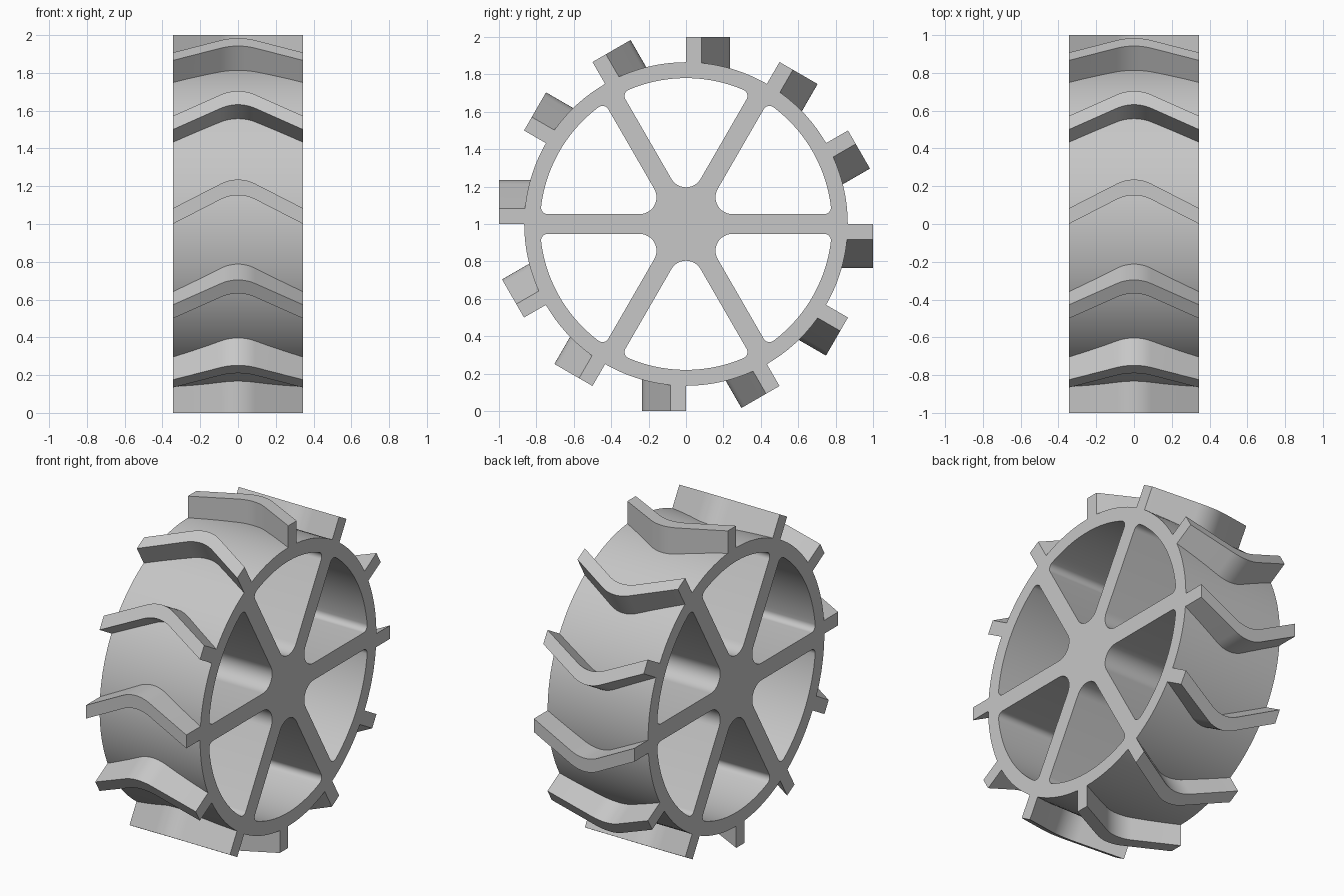
import bpy
import bmesh
from math import sin, cos, tan, asin, atan2, pi, radians, sqrt
from mathutils import Matrix

HALF_WIDTH = 0.345
RIM_R, INNER_R = 0.865, 0.78
SPOKE_HALF = 0.053
HUB_FILLET, RIM_FILLET = 0.09, 0.035
LUG_THICK, LUG_SHIFT = 0.083, 0.177
BEND_R = 0.2

cube = bpy.data.objects.get("Cube")
if cube:
    bpy.data.objects.remove(cube, do_unlink=True)

grey = bpy.data.materials.new("light_grey")
grey.use_nodes = True
grey.diffuse_color = (0.57, 0.57, 0.57, 1)
grey.node_tree.nodes["Principled BSDF"].inputs["Base Color"].default_value = grey.diffuse_color


def arc(cx, cy, r, start, end, steps):
    """Points along a circular arc."""
    return [(cx + r * cos(start + (end - start) * i / steps),
             cy + r * sin(start + (end - start) * i / steps)) for i in range(steps + 1)]


def smooth(obj):
    bpy.ops.object.select_all(action="DESELECT")
    obj.select_set(True)
    bpy.context.view_layer.objects.active = obj
    bpy.ops.object.shade_smooth_by_angle(angle=radians(25))


def window_outline(turn):
    """Rounded wedge between two spokes, turned about the hub."""
    half = pi / 6
    # rounded corner at the hub
    hub_dist = (SPOKE_HALF + HUB_FILLET) / sin(half)
    points = arc(hub_dist, 0, HUB_FILLET, pi + pi / 3, pi - pi / 3, 12)
    # rounded corners at the rim, joined by the inner rim arc
    reach = INNER_R - RIM_FILLET
    corner = half - asin((SPOKE_HALF + RIM_FILLET) / reach)
    cx, cy = reach * cos(corner), reach * sin(corner)
    points += arc(cx, cy, RIM_FILLET, half + pi / 2, corner, 8)
    points += arc(0, 0, INNER_R, corner, -corner, 24)[1:-1]
    points += arc(cx, -cy, RIM_FILLET, -corner, -half - pi / 2, 8)
    return [(x * cos(turn) - y * sin(turn), x * sin(turn) + y * cos(turn)) for x, y in points]


# Wheel body: filled disc with six windows, extruded along the axle
curve = bpy.data.curves.new("wheel_body", "CURVE")
curve.dimensions = "2D"
curve.fill_mode = "BOTH"
curve.extrude = HALF_WIDTH
outlines = [arc(0, 0, RIM_R, 0, 2 * pi, 120)[:-1]]
outlines += [window_outline(pi / 6 + i * pi / 3) for i in range(6)]
for outline in outlines:
    spline = curve.splines.new("POLY")
    spline.points.add(len(outline) - 1)
    for point, (x, y) in zip(spline.points, outline):
        point.co = (x, y, 0, 1)
    spline.use_cyclic_u = True
curve.materials.append(grey)
wheel = bpy.data.objects.new("wheel_body", curve)
bpy.context.collection.objects.link(wheel)
bpy.ops.object.select_all(action="DESELECT")
wheel.select_set(True)
bpy.context.view_layer.objects.active = wheel
bpy.ops.object.convert(target="MESH")
wheel = bpy.context.view_layer.objects.active
axle_along_x = Matrix(((0, 0, 1, 0), (1, 0, 0, 0), (0, 1, 0, 0), (0, 0, 0, 1)))
wheel.data.transform(axle_along_x)
wheel.location.z = 1
bm = bmesh.new()
bm.from_mesh(wheel.data)
bmesh.ops.remove_doubles(bm, verts=bm.verts, dist=0.0001)
bmesh.ops.recalc_face_normals(bm, faces=bm.faces)
bm.to_mesh(wheel.data)
bm.free()
smooth(wheel)

# Chevron lug: bent bar with a rounded tip and a base seated on the rim
slope = atan2(LUG_SHIFT, HALF_WIDTH)
bend_y = LUG_SHIFT - BEND_R / cos(slope)
path = [(-HALF_WIDTH, 0)]
path += arc(0, bend_y, BEND_R, pi / 2 + slope, pi / 2 - slope, 14)
path += [(HALF_WIDTH, 0)]
bm = bmesh.new()
rings = []
for x, y in path:
    section = []
    for side in (y, y + LUG_THICK):
        section.append((x, side, sqrt((RIM_R - 0.005) ** 2 - side ** 2)))
    section += [(x, y + LUG_THICK, 1), (x, y, 1)]
    rings.append([bm.verts.new(co) for co in section])
for a, b in zip(rings, rings[1:]):
    for i in range(4):
        j = (i + 1) % 4
        bm.faces.new((a[i], a[j], b[j], b[i]))
bm.faces.new(rings[0])
bm.faces.new(rings[-1])
bmesh.ops.recalc_face_normals(bm, faces=bm.faces)
lug_mesh = bpy.data.meshes.new("tread_lug")
bm.to_mesh(lug_mesh)
bm.free()
lug_mesh.materials.append(grey)

# Twelve lugs around the rim
for i in range(12):
    lug = bpy.data.objects.new(f"tread_lug_{i + 1}", lug_mesh)
    bpy.context.collection.objects.link(lug)
    lug.location.z = 1
    lug.rotation_euler.x = -i * pi / 6
    if i == 0:
        smooth(lug)
